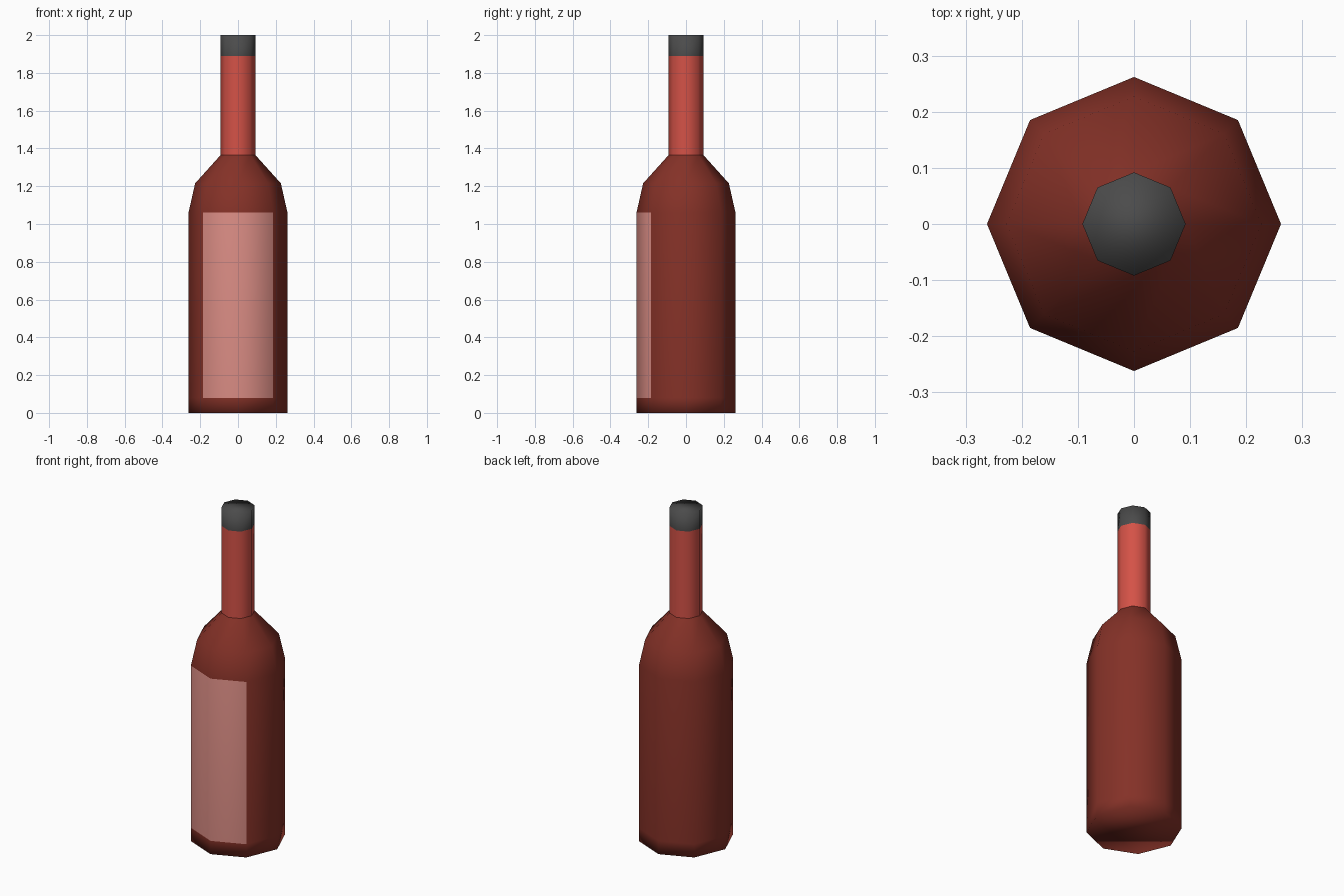
import bpy, bmesh, math

if "Cube" in bpy.data.objects:
    bpy.data.objects.remove(bpy.data.objects["Cube"])

SIDES = 8


def material(name, rgb):
    """Flat colour from 0-255 sRGB, stored as linear."""
    def lin(c):
        c /= 255
        return c / 12.92 if c <= 0.04045 else ((c + 0.055) / 1.055) ** 2.4
    m = bpy.data.materials.new(name)
    m.diffuse_color = (*[lin(c) for c in rgb], 1)
    m.use_nodes = True
    m.node_tree.nodes["Principled BSDF"].inputs["Base Color"].default_value = m.diffuse_color
    return m


def lathe(name, profile, mats, cap_bottom=False, cap_top=False):
    """Revolve (radius, z) points into a smooth-shaded eight-sided part."""
    bm = bmesh.new()
    rings = []
    for r, z in profile:
        rings.append([bm.verts.new((r * math.cos(i * math.tau / SIDES),
                                    r * math.sin(i * math.tau / SIDES), z))
                      for i in range(SIDES)])
    for a, b in zip(rings, rings[1:]):
        for i in range(SIDES):
            j = (i + 1) % SIDES
            bm.faces.new((a[i], a[j], b[j], b[i]))
    if cap_bottom:
        bm.faces.new(rings[0][::-1])
    if cap_top:
        bm.faces.new(rings[-1])
    for f in bm.faces:
        f.smooth = True
    me = bpy.data.meshes.new(name)
    bm.to_mesh(me)
    bm.free()
    for m in mats:
        me.materials.append(m)
    ob = bpy.data.objects.new(name, me)
    bpy.context.collection.objects.link(ob)
    return ob


dark_red = material("dark red glass", (132, 49, 39))
light_red = material("light red foil", (212, 82, 71))
pink = material("pink label", (216, 139, 131))
grey = material("dark grey cap", (75, 75, 75))

# Bottle body and shoulder, closed underneath
body = lathe("bottle_body",
             [(0.262, 0), (0.262, 0.08), (0.262, 1.06), (0.227, 1.215), (0.092, 1.365)],
             [dark_red, pink], cap_bottom=True)

# Label: the two front-facing panels between the base band and the shoulder
for p in body.data.polygons:
    if 0.3 < p.center.z < 1.0 and p.normal.y < -0.8:
        p.material_index = 1

# Neck
lathe("bottle_neck", [(0.092, 1.365), (0.092, 1.89)], [light_red])

# Cap
lathe("bottle_cap", [(0.092, 1.89), (0.092, 2.0)], [grey], cap_top=True)
